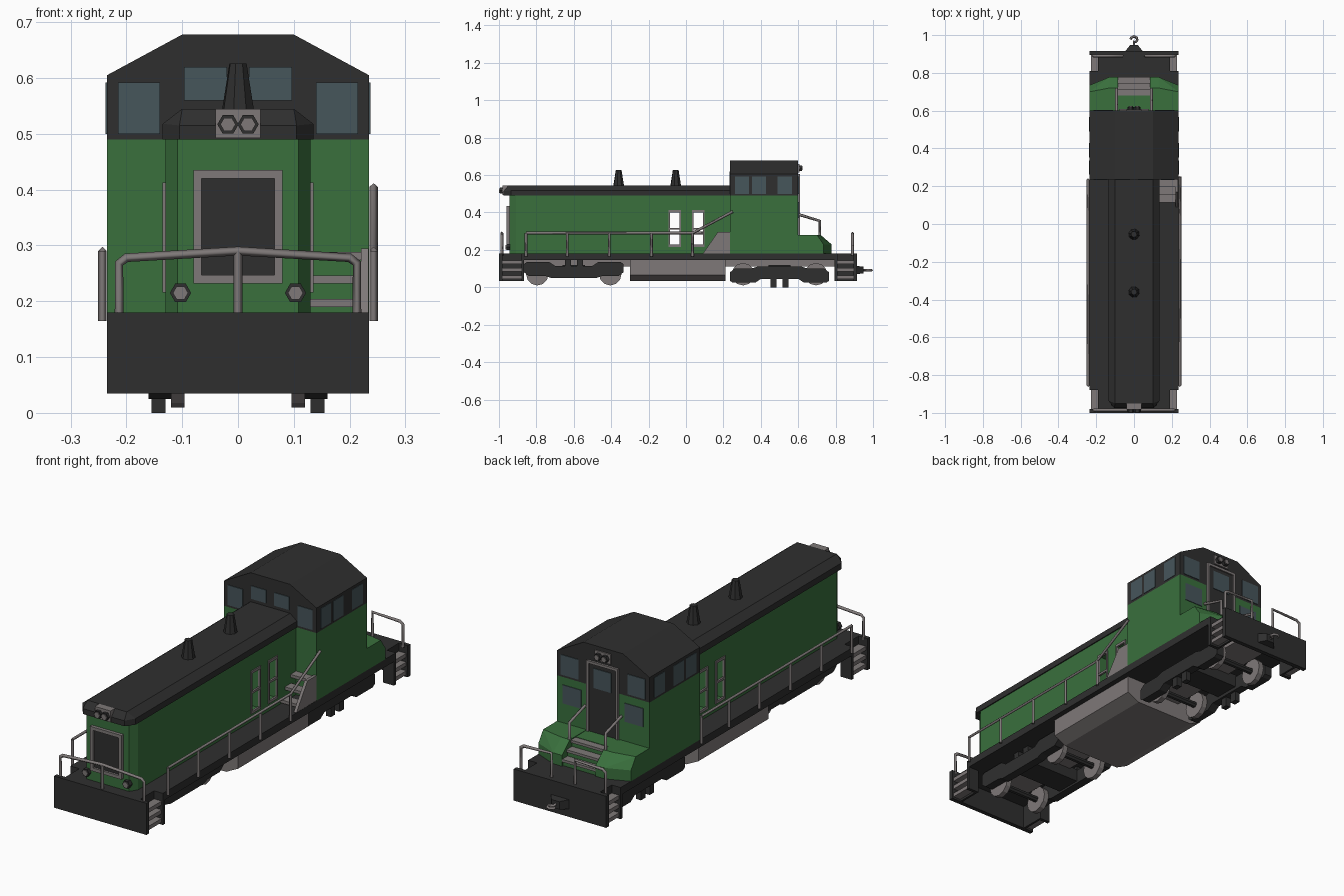
import bpy, bmesh, math
from mathutils import Matrix, Vector

old = bpy.data.objects.get("Cube")
if old:
    bpy.data.objects.remove(old, do_unlink=True)


def material(name, rgb):
    m = bpy.data.materials.new(name)
    m.use_nodes = True
    m.diffuse_color = (*rgb, 1)
    bsdf = next(n for n in m.node_tree.nodes if n.type == 'BSDF_PRINCIPLED')
    bsdf.inputs["Base Color"].default_value = (*rgb, 1)
    bsdf.inputs["Roughness"].default_value = 0.8
    return m


GREEN = material("body green", (.041, .16, .046))
BLACK = material("soft black", (.028, .028, .028))
GREY = material("warm grey", (.21, .19, .188))
GLASS = material("window glass", (.062, .092, .105))


def finish(name, mat, bm):
    bmesh.ops.recalc_face_normals(bm, faces=bm.faces)
    me = bpy.data.meshes.new(name)
    bm.to_mesh(me)
    bm.free()
    me.materials.append(mat)
    ob = bpy.data.objects.new(name, me)
    bpy.context.collection.objects.link(ob)
    return ob


def hull(name, mat, pts):
    bm = bmesh.new()
    for p in pts:
        bm.verts.new(p)
    bmesh.ops.convex_hull(bm, input=bm.verts)
    bmesh.ops.dissolve_limit(bm, angle_limit=.01, verts=bm.verts, edges=bm.edges)
    return finish(name, mat, bm)


def prism(name, mat, axis, pts, a, b):
    """Extrude a 2D profile along an axis from a to b."""
    i = 'xyz'.index(axis)
    bm = bmesh.new()
    rings = []
    for t in (a, b):
        ring = []
        for p in pts:
            co = list(p)
            co.insert(i, t)
            ring.append(bm.verts.new(co))
        rings.append(ring)
        bm.faces.new(ring)
    for k in range(len(pts)):
        j = (k + 1) % len(pts)
        bm.faces.new((rings[0][k], rings[0][j], rings[1][j], rings[1][k]))
    return finish(name, mat, bm)


def box(name, mat, x, y, z):
    return prism(name, mat, 'z', [(x[0], y[0]), (x[1], y[0]), (x[1], y[1]), (x[0], y[1])], *z)


def cyl(name, mat, axis, at, r, depth, sides=6, r2=None):
    turn = {'x': Matrix.Rotation(math.pi / 2, 4, 'Y'), 'z': Matrix(),
            'y': Matrix.Rotation(math.pi / 2, 4, 'X')}[axis]
    m = Matrix.Translation(at) @ turn @ Matrix.Rotation(math.pi / 6, 4, 'Z')
    bm = bmesh.new()
    bmesh.ops.create_cone(bm, cap_ends=True, segments=sides, radius1=r,
                          radius2=r if r2 is None else r2, depth=depth, matrix=m)
    return finish(name, mat, bm)


def rail(name, paths, r=.008):
    cu = bpy.data.curves.new(name, 'CURVE')
    cu.dimensions = '3D'
    cu.bevel_depth, cu.bevel_resolution, cu.use_fill_caps = r, 0, True
    for path in paths:
        sp = cu.splines.new('POLY')
        sp.points.add(len(path) - 1)
        for p, co in zip(sp.points, path):
            p.co = (*co, 1)
    cu.materials.append(GREY)
    ob = bpy.data.objects.new(name, cu)
    bpy.context.collection.objects.link(ob)


def mirrored(pts):
    return [(s * p[0], *p[1:]) for s in (1, -1) for p in pts]


def side(s, a, b):
    return (s * a, s * b)


# Frame, end beams and corner steps
box("deck", BLACK, (-.235, .235), (-.88, .81), (.145, .18))
box("centre_sill", GREY, (-.08, .08), (-.87, .8), (.11, .147))
for end, y0, y1, inner in (("front", -1, -.98, -.88), ("rear", .915, .895, .81)):
    box(end + "_beam", BLACK, (-.235, .235), (y0, y1), (.035, .18))
    box(end + "_deck", BLACK, (-.19, .19), (y1, inner), (.145, .18))
    for s in (1, -1):
        box(end + "_step_back", BLACK, side(s, .18, .19), (y1, inner), (.035, .18))
        lip = inner + (.015 if y0 < 0 else -.015)
        box(end + "_step_side", BLACK, side(s, .18, .235), (inner, lip), (.035, .18))
        for z in (.045, .085, .125):
            box(end + "_corner_tread", GREY, side(s, .19, .228), (y1, inner), (z, z + .018))

# Fuel tank
prism("fuel_tank", GREY, 'y', [(-.21, .145), (.21, .145), (.21, .065), (.15, .035),
                               (-.15, .035), (-.21, .065)], -.3, .21)

# Trucks: the rear one has its side frames turned over
half = [(0, .05), (.12, .05), (.15, .06), (.24, .06), (.265, .08), (.265, .125),
        (.25, .135), (.13, .135), (.1, .115), (0, .115)]
profile = half + [(-y, z) for y, z in reversed(half[1:-1])]
for name, yc, flip in (("front", -.6, False), ("rear", .5, True)):
    pts = [(yc + y, .16 - z if flip else z) for y, z in profile]
    for s in (1, -1):
        prism(name + "_truck_frame", BLACK, 'x', pts, *side(s, .12, .16))
        for dy in (-.032, .032):
            z = (0, .08) if flip else (.08, .155)
            box(name + "_truck_spring", BLACK, side(s, .13, .155),
                (yc + dy - .016, yc + dy + .016), z)
        for dy in (-.195, .195):
            cyl(name + "_wheel", GREY, 'x', (s * .108, yc + dy, .07), .06, .025, 12)
    for dy in (-.195, .195):
        cyl(name + "_axle", BLACK, 'x', (0, yc + dy, .07), .015, .24, 8)
    box(name + "_bolster", BLACK, (-.13, .13), (yc - .06, yc + .06), (.06, .12))

# Long hood, with two openings that go right through
prism("hood_nose", GREEN, 'z', [(-.13, -.09), (-.13, -.91), (-.108, -.945), (.108, -.945),
                                (.13, -.91), (.13, -.09)], .18, .49)
wide = (-.13, .13)
box("hood_pillar", GREEN, wide, (-.03, .035), (.18, .49))
box("hood_back", GREEN, wide, (.095, .24), (.18, .49))
for y in ((-.09, -.03), (.035, .095)):
    box("hood_lower_panel", GREEN, wide, y, (.18, .22))
    box("hood_upper_panel", GREEN, wide, y, (.41, .49))
    for s in (1, -1):
        x = side(s, .126, .135)
        box("opening_bar", GREY, x, y, (.308, .318))
        for z in (.22, .405):
            box("opening_frame", GREY, x, y, (z - .004, z + .008))
        for e in y:
            box("opening_frame", GREY, x, (e - .004, e + .004), (.216, .413))

# Hood roof and exhaust stacks
hull("hood_roof", BLACK, mirrored([
    (.135, .24, .49), (.135, .24, .518), (.1, .24, .545), (.135, -.935, .49), (.135, -.935, .518),
    (.105, -.975, .49), (.105, -.975, .515), (.1, -.95, .545)]))
for y in (-.36, -.055):
    cyl("exhaust_stack", BLACK, 'z', (0, y, .583), .03, .086, 8, .016)


def lamp(name, x, y, z, r, d):
    cyl(name + "_rim", BLACK, 'y', (x, y, z), r, .02)
    cyl(name + "_lens", GREY, 'y', (x, y + d * .009, z), r * .72, .01)


# Hood front: grille, marker lamps and headlights
box("grille_panel", BLACK, (-.07, .07), (-.95, -.94), (.24, .425))
for s in (1, -1):
    box("grille_frame_side", GREY, side(s, .065, .08), (-.96, -.94), (.232, .435))
    lamp("marker_lamp", s * .103, -.95, .215, .019, -1)
    lamp("headlight", s * .018, -.985, .517, .019, -1)
for z in (.232, .42):
    box("grille_frame_cross", GREY, (-.08, .08), (-.96, -.94), (z, z + .015))
box("headlight_plate", GREY, (-.04, .04), (-.982, -.95), (.493, .545))

# Cab
box("cab_body", GREEN, (-.235, .235), (.235, .6), (.18, .49))
prism("cab_top", BLACK, 'y', [(-.235, .49), (.235, .49), (.235, .605), (.1, .678),
                              (-.1, .678), (-.235, .605)], .235, .6)
for s in (1, -1):
    for y in ((.262, .337), (.353, .428), (.49, .567)):
        box("side_window", GLASS, side(s, .23, .237), y, (.5, .592))
    front, rear = (.232, .238), (.597, .603)
    box("front_window", GLASS, side(s, .14, .215), front, (.5, .592))
    box("front_upper_window", GLASS, side(s, .02, .097), front, (.56, .62))
    box("rear_window", GLASS, side(s, .125, .215), rear, (.5, .592))
    box("rear_lower_window", GLASS, side(s, .11, .205), rear, (.37, .455))
    box("door_frame_side", GREY, side(s, .068, .08), (.595, .61), (.28, .605))
    lamp("rear_light", s * .018, .61, .637, .017, 1)
box("door_frame_top", GREY, (-.08, .08), (.595, .61), (.593, .605))
box("door", BLACK, (-.068, .068), (.597, .604), (.28, .593))
box("door_window", GLASS, (-.045, .045), (.6, .607), (.485, .575))
box("rear_light_plate", GREY, (-.04, .04), (.595, .606), (.615, .66))

# Rear porch with steps between its two halves
for s in (1, -1):
    outline = [(.085, .6), (.235, .6), (.235, .735), (.13, .778), (.085, .778)]
    pts = [(x, y, z) for x, y in outline for z in (.18, .23)]
    pts += [(.085, .6, .28), (.235, .6, .28), (.235, .7, .28), (.13, .72, .28), (.085, .72, .28)]
    hull("porch_half", GREEN, [(s * x, y, z) for x, y, z in pts])
    rail("porch_handrail", [[(s * .092, .6, .39), (s * .092, .715, .355), (s * .092, .715, .27)]])
box("porch_middle", GREEN, (-.085, .085), (.6, .68), (.18, .278))
for k in range(3):
    y, z = .68 + .032 * k, .276 - .032 * k
    box("porch_tread", GREY, (-.085, .085), (y - .01, y + .034), (z - .012, z))
    box("porch_riser", GREEN, (-.085, .085), (y, y + .026), (.18, z - .012))

# Side stair on the left walkway
for k in range(3):
    y, z = .115 + .04 * k, .19 + .042 * k
    box("stair_tread", GREY, (.13, .222), (y, y + .045), (z, z + .014))
prism("stair_stringer", GREY, 'x', [(.09, .18), (.235, .18), (.235, .295), (.17, .295)], .22, .234)

# Handrails
posts = [-.855, -.635, -.41, -.185, .035]
for s, end in ((1, (.243, .25, .405)), (-1, (-.243, .235, .29))):
    x = s * .243
    paths = [[(x, y, .165), (x, y, .29)] for y in posts]
    paths.append([(x, posts[0], .29), (x, posts[-1], .29), end])
    if s < 0:
        paths.append([(x, .235, .165), end])
    rail("walkway_rail", paths, .0075)
    rail("rear_end_rail", [[(s * a, .89, z) for a, z in ((.06, .17), (.06, .29), (.2, .285),
                                                         (.215, .275), (.215, .17))]])
fy = -.985
rail("front_end_rail", [[(-.213, fy, .17), (-.213, fy, .268), (-.2, fy, .278), (0, fy, .29),
                         (.2, fy, .278), (.213, fy, .268), (.213, fy, .17)],
                        [(0, fy, .17), (0, fy, .29)]])

# Rear coupler and hook
hull("coupler_block", BLACK, mirrored([(.05, .91, .07), (.05, .91, .115), (.02, .948, .075),
                                       (.02, .948, .11)]))
hook = [(0, .94, .092), (0, .965, .092)]
hook += [(.018 * math.cos(a), .977 + .016 * math.sin(a), .092)
         for a in (math.radians(d) for d in (-60, -10, 40, 90, 140, 180))]
rail("coupler_hook", [hook], .007)
